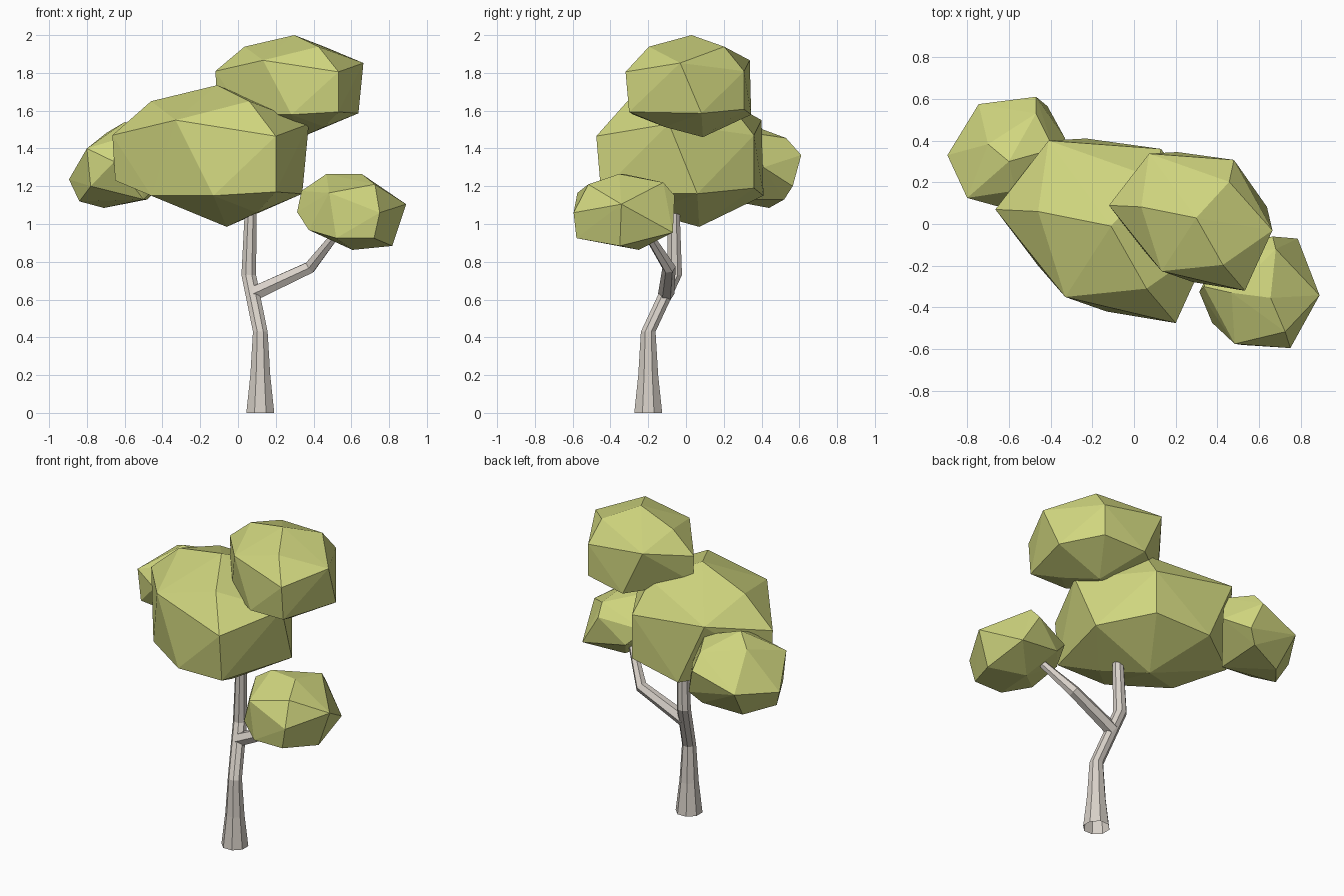
import bpy, bmesh, math
from mathutils import Vector

old = bpy.data.objects.get("Cube")
if old:
    bpy.data.objects.remove(old, do_unlink=True)


def make_material(name, colour):
    mat = bpy.data.materials.new(name)
    mat.use_nodes = True
    mat.diffuse_color = (*colour, 1)
    mat.node_tree.nodes["Principled BSDF"].inputs["Base Color"].default_value = (*colour, 1)
    return mat


leaf_green = make_material("leaf_green", (0.63, 0.67, 0.21))
bark_grey = make_material("bark_grey", (0.68, 0.63, 0.575))


def finish(bm, name, mat):
    """Turn a bmesh into a flat shaded object with one material."""
    bmesh.ops.recalc_face_normals(bm, faces=bm.faces)
    mesh = bpy.data.meshes.new(name)
    bm.to_mesh(mesh)
    bm.free()
    mesh.materials.append(mat)
    obj = bpy.data.objects.new(name, mesh)
    bpy.context.collection.objects.link(obj)
    return obj


def clump(name, points):
    """Faceted leaf clump: the hull of a few corner points."""
    bm = bmesh.new()
    for p in points:
        bm.verts.new(p)
    bmesh.ops.convex_hull(bm, input=bm.verts)
    loose = [v for v in bm.verts if not v.link_faces]
    bmesh.ops.delete(bm, geom=loose, context='VERTS')
    return finish(bm, name, leaf_green)


def fitted(points, low, high):
    """Copy of the points scaled into the box from low to high."""
    mins = [min(axis) for axis in zip(*points)]
    maxs = [max(axis) for axis in zip(*points)]
    return [[l + (v - a) / (b - a) * (h - l)
             for v, a, b, l, h in zip(p, mins, maxs, low, high)] for p in points]


def limb(name, path, sides, flat_rings=False):
    """Tapered faceted tube, open at both ends, along (point, radius) pairs."""
    bm = bmesh.new()
    points = [Vector(p) for p, r in path]
    rings = []
    for i, (p, r) in enumerate(path):
        along = points[min(i + 1, len(path) - 1)] - points[max(i - 1, 0)]
        if flat_rings:
            along = Vector((0, 0, 1))
        side = along.cross(Vector((0, 1, 0))).normalized()
        up = side.cross(along).normalized()
        ring = []
        for k in range(sides):
            a = math.tau * (k + .5) / sides
            ring.append(bm.verts.new(points[i] + r * (math.cos(a) * side + math.sin(a) * up)))
        rings.append(ring)
    for a, b in zip(rings, rings[1:]):
        for k in range(sides):
            n = (k + 1) % sides
            bm.faces.new((a[k], a[n], b[n], b[k]))
    return finish(bm, name, bark_grey)


# Large clump: crown point, upper rings, lower ring, bottom points
main_points = [
    (-.11, -.01, 1.735),
    (.06, -.31, 1.65), (.1, .22, 1.65), (-.46, .06, 1.65),
    (-.33, -.35, 1.55), (.375, -.09, 1.53), (-.41, .4, 1.55),
    (-.665, .07, 1.47), (.2, -.475, 1.465), (.13, .36, 1.47),
    (-.65, .06, 1.23), (-.46, -.2, 1.15), (-.13, -.42, 1.15),
    (.2, -.45, 1.17), (.34, .06, 1.16), (.13, .36, 1.19),
    (-.23, .41, 1.15), (.1, -.2, 1.06), (-.06, .07, .985),
]
clump("main_leaf_clump", main_points)

# The top clump is a smaller copy of the large one
clump("top_leaf_clump", fitted(main_points, (-.12, -.32, 1.46), (.664, .345, 2.0)))

# Clump behind the large one
clump("rear_leaf_clump", [
    (-.6, .3, 1.54), (-.7, .383, 1.48), (-.57, .16, 1.47), (-.47, .53, 1.455),
    (-.385, .36, 1.48), (-.8, .125, 1.4), (-.655, .085, 1.33), (-.895, .33, 1.236),
    (-.745, .575, 1.27), (-.47, .61, 1.365), (-.415, .565, 1.2), (-.33, .41, 1.3),
    (-.84, .28, 1.12), (-.71, .44, 1.085), (-.48, .52, 1.13), (-.78, .13, 1.2),
    (-.5, .2, 1.13),
])

# Clump on the side branch
clump("side_leaf_clump", [
    (.655, -.354, 1.265), (.468, -.33, 1.265), (.725, -.517, 1.21), (.68, -.12, 1.22),
    (.75, -.595, 1.06), (.89, -.342, 1.105), (.785, -.07, .955), (.665, -.06, 1.15),
    (.817, -.35, .884), (.606, -.25, .863), (.483, -.575, 1.165), (.375, -.474, .968),
    (.313, -.325, 1.063), (.336, -.3, 1.175), (.52, -.58, .925), (.72, -.58, .925),
    (.4, -.15, 1.1), (.5, -.1, 1.0),
])

# Trunk and the side branch
limb("trunk", [((.118, -.2, 0), .08), ((.118, -.2, .2), .057), ((.118, -.2, .43), .042),
               ((.057, -.06, .73), .042), ((.068, -.065, 1.1), .033)], 8, flat_rings=True)
limb("side_branch", [((.08, -.105, .63), .043), ((.38, -.09, .77), .036),
                     ((.53, -.21, .96), .023)], 6)
